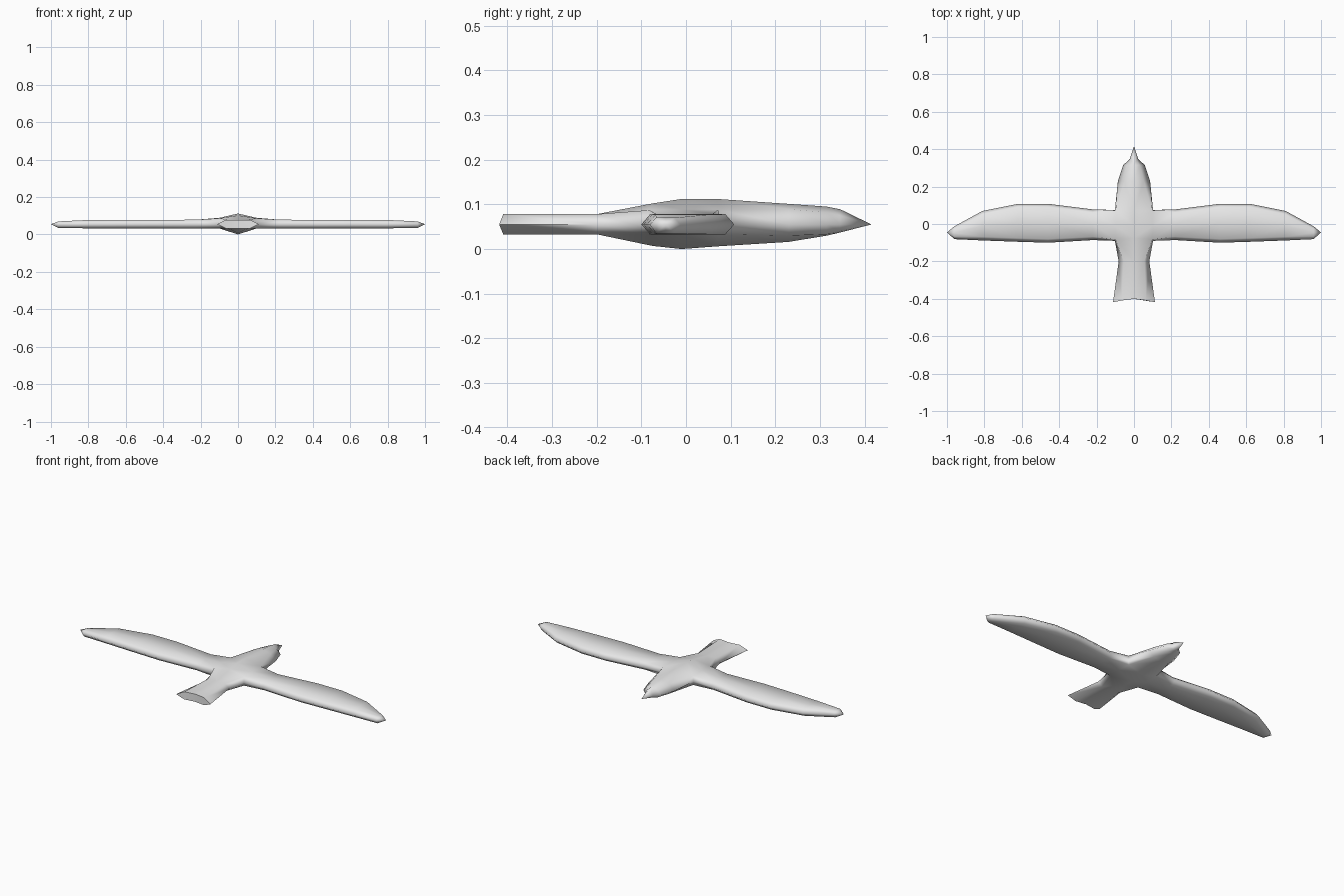
import bpy, bmesh, math

if "Cube" in bpy.data.objects:
    bpy.data.objects.remove(bpy.data.objects["Cube"], do_unlink=True)

MID = 0.055  # height of the side ridge that runs round the whole bird

# Body stations, tail to beak:
# centre y, side y, side x, shoulder x, top z, upper shoulder z, lower shoulder z, bottom z
BODY = [
    (-0.400, -0.418, 0.112, 0.065, 0.078, 0.078, 0.033, 0.033),
    (-0.200, -0.200, 0.082, 0.055, 0.078, 0.078, 0.033, 0.033),
    (-0.075, -0.090, 0.102, 0.097, 0.102, 0.087, 0.033, 0.007),
    (-0.010, -0.010, 0.102, 0.100, 0.112, 0.089, 0.033, 0.000),
    (0.070, 0.075, 0.102, 0.097, 0.112, 0.088, 0.033, 0.006),
    (0.230, 0.230, 0.086, 0.052, 0.101, 0.089, 0.030, 0.016),
    (0.315, 0.315, 0.058, 0.030, 0.095, 0.082, 0.033, 0.030),
    (0.345, 0.345, 0.024, 0.014, 0.089, 0.075, 0.040, 0.037),
    (0.415, 0.415, 0.000, 0.000, MID, MID, MID, MID),
]
ROOT = 2  # first of the three stations that carry the wing

# Wing stations, root to tip: x, trailing y, leading y, bevel, bottom z, top z
WING = [
    (0.220, -0.086, 0.078, 0.018, 0.033, 0.079),
    (0.460, -0.100, 0.108, 0.020, 0.033, 0.078),
    (0.620, -0.095, 0.108, 0.020, 0.033, 0.078),
    (0.810, -0.088, 0.070, 0.020, 0.033, 0.077),
    (0.960, -0.081, -0.012, 0.014, 0.035, 0.070),
    (1.000, -0.045, -0.045, 0.000, MID, MID),
]

bm = bmesh.new()


def verts(points):
    return [bm.verts.new(p) for p in points]


def bridge(a, b, i, j):
    return bm.faces.new((a[i], a[j], b[j], b[i]))


# Half of the body and tail, lofted along y
rings = []
for yc, ys, xs, xh, zt, zu, zl, zb in BODY:
    yh = (yc + ys) / 2
    rings.append(verts([(0, yc, zt), (xh, yh, zu), (xs, ys, MID),
                        (xh, yh, zl), (0, yc, zb)]))
for n in range(len(rings) - 1):
    for k in range(4):
        at_wing = n in (ROOT, ROOT + 1) and k in (1, 2)
        if not at_wing:  # leave the wing opening
            bridge(rings[n], rings[n + 1], k, k + 1)
bm.faces.new(rings[0])  # tail end

# Wing, lofted along x out of the opening in the body
a, b, c = rings[ROOT:ROOT + 3]
loop = [a[1], b[1], c[1], c[2], c[3], b[3], a[3], a[2]]
bm.verts.remove(b[2])
for x, yt, yl, d, zb, zt in WING:
    ym = (yt + yl) / 2
    ring = verts([(x, yt + d, zt), (x, ym, zt), (x, yl - d, zt), (x, yl, MID),
                  (x, yl - d, zb), (x, ym, zb), (x, yt + d, zb), (x, yt, MID)])
    for k in range(8):
        bridge(loop, ring, k, (k + 1) % 8)
    loop = ring

# Close the beak and wing tip, then mirror to the other side
bmesh.ops.remove_doubles(bm, verts=bm.verts[:], dist=0.0005)
bmesh.ops.mirror(bm, geom=bm.verts[:] + bm.edges[:] + bm.faces[:],
                 axis='X', merge_dist=0.0005)
bmesh.ops.remove_doubles(bm, verts=bm.verts[:], dist=0.0005)
bmesh.ops.dissolve_degenerate(bm, edges=bm.edges[:], dist=0.0001)
bmesh.ops.recalc_face_normals(bm, faces=bm.faces[:])

mesh = bpy.data.meshes.new("bird_body_and_wings")
bm.to_mesh(mesh)
bm.free()
bird = bpy.data.objects.new("bird_body_and_wings", mesh)
bpy.context.collection.objects.link(bird)

# Plain grey
grey = bpy.data.materials.new("light_grey")
grey.use_nodes = True
colour = (0.8, 0.8, 0.8, 1)
grey.diffuse_color = colour
grey.node_tree.nodes["Principled BSDF"].inputs["Base Color"].default_value = colour
mesh.materials.append(grey)

# Smooth skin with a crisp tail end
bpy.ops.object.select_all(action='DESELECT')
bird.select_set(True)
bpy.context.view_layer.objects.active = bird
bpy.ops.object.shade_smooth_by_angle(angle=math.radians(88))
